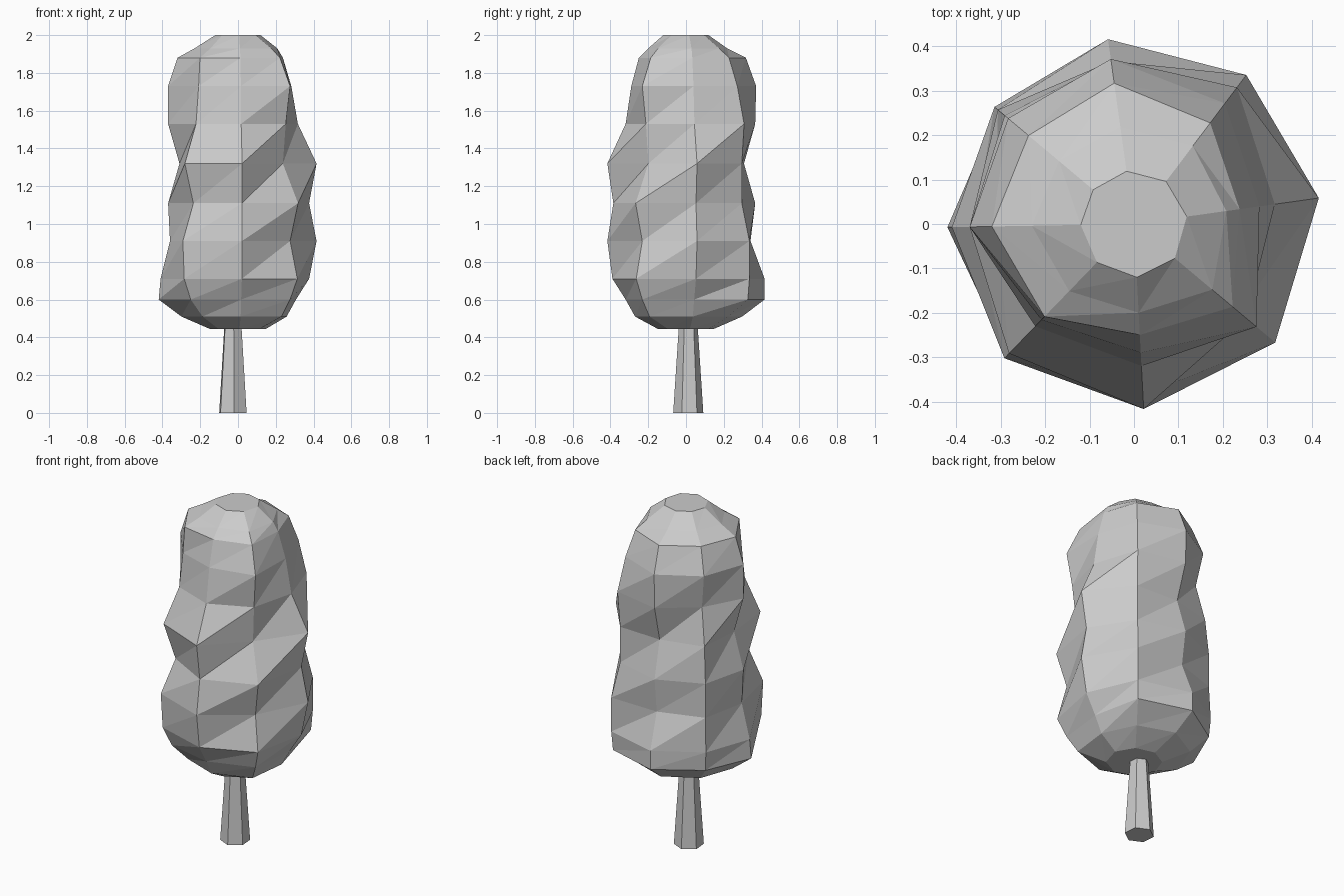
import bpy, bmesh
from math import radians, sin, cos

if "Cube" in bpy.data.objects:
    bpy.data.objects.remove(bpy.data.objects["Cube"])

# height and the radius along eight directions for each foliage ring
DIRECTIONS = [8, 53, 98, 140, 181, 226, 273, 320]
RINGS = [
    (0.445, [.15] * 8),
    (0.51, [.26, .28, .30, .30, .30, .27, .27, .30]),
    (0.60, [.31, .41, .42, .40, .42, .36, .32, .36]),
    (0.71, [.38, .42, .42, .41, .41, .41, .39, .41]),
    (0.91, [.42, .42, .345, .40, .36, .42, .417, .36]),
    (1.11, [.38, .37, .37, .40, .37, .34, .385, .415]),
    (1.32, [.42, .37, .31, .38, .31, .405, .417, .31]),
    (1.53, [.32, .385, .37, .33, .37, .32, .32, .33]),
    (1.73, [.285, .34, .375, .37, .37, .30, .29, .36]),
    (1.88, [.24, .285, .32, .31, .32, .29, .25, .29]),
    (1.93, [.21, .22, .22, .22, .23, .21, .20, .23]),
    (2.00, [.12] * 8),
]


def loft(name, rings, angles, center=(0, 0)):
    """Skin a stack of rings with triangles whose diagonals climb to the right."""
    bm = bmesh.new()
    n = len(angles)
    rows = [[bm.verts.new((center[0] + r * cos(radians(a)),
                           center[1] + r * sin(radians(a)), z))
             for r, a in zip(radii, angles)] for z, radii in rings]
    for low, high in zip(rows, rows[1:]):
        for i in range(n):
            j = (i + 1) % n
            bm.faces.new((low[i], low[j], high[j]))
            bm.faces.new((low[i], high[j], high[i]))
    bm.faces.new(rows[0][::-1])
    bm.faces.new(rows[-1])
    mesh = bpy.data.meshes.new(name)
    bm.to_mesh(mesh)
    bm.free()
    obj = bpy.data.objects.new(name, mesh)
    bpy.context.collection.objects.link(obj)
    return obj


# twisted faceted foliage
loft("foliage", RINGS, DIRECTIONS)

# tapered six-sided trunk
loft("trunk", [(0, [.08] * 6), (0.46, [.05] * 6)],
     [-85 + 60 * i for i in range(6)], (-0.027, 0.012))
